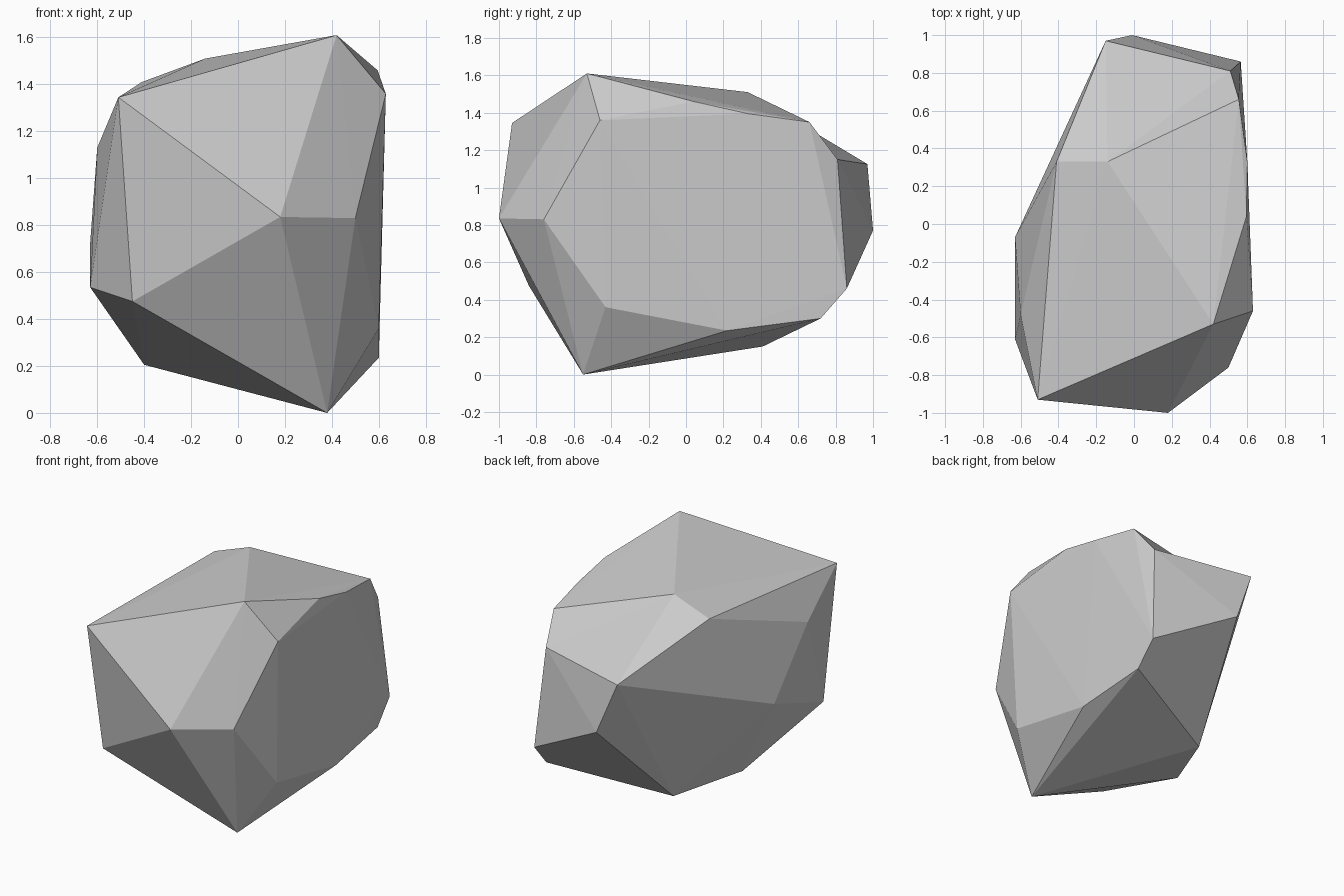
import bpy
import bmesh

# Remove the default cube only
default_cube = bpy.data.objects.get("Cube")
if default_cube:
    bpy.data.objects.remove(default_cube, do_unlink=True)


def flat_material(name, colour):
    material = bpy.data.materials.new(name)
    material.use_nodes = True
    material.diffuse_color = colour
    shader = material.node_tree.nodes["Principled BSDF"]
    shader.inputs["Base Color"].default_value = colour
    shader.inputs["Roughness"].default_value = 0.9
    return material


# Corner points of the chipped boulder, grouped by the side they lie on
front_corners = {
    "front_left": (-0.51, -0.93, 1.345),
    "front_nose": (0.18, -1.0, 0.835),
    "front_edge": (0.5, -0.76, 0.83),
    "front_low": (-0.45, -0.84, 0.475),
}
flat_side_corners = {
    "shoulder": (0.63, -0.46, 1.36),
    "upper_middle": (0.595, 0.04, 1.46),
    "upper_rear": (0.6, 0.33, 1.395),
    "notch_top": (0.555, 0.66, 1.35),
    "notch": (0.51, 0.81, 1.15),
    "rear_low": (0.565, 0.86, 0.46),
    "rear_foot": (0.57, 0.72, 0.3),
    "middle_foot": (0.6, 0.22, 0.235),
    "front_foot": (0.6, -0.43, 0.36),
}
other_side_corners = {
    "cheek_top": (-0.6, -0.48, 1.13),
    "cheek_low": (-0.63, -0.61, 0.535),
    "flank": (-0.63, -0.07, 0.724),
}
top_and_back_corners = {
    "peak": (0.42, -0.53, 1.61),
    "ridge": (-0.14, 0.33, 1.51),
    "ridge_side": (-0.41, 0.33, 1.41),
    "back_top": (-0.15, 0.97, 1.125),
    "back_point": (-0.01, 1.0, 0.77),
}
bottom_corners = {
    "base_tip": (0.38, -0.55, 0.0),
    "base_side": (-0.4, -0.05, 0.205),
    "base_rear": (-0.19, 0.41, 0.15),
}

# Stretch a faceted skin over the corners
bm = bmesh.new()
corner = {}
for group in (front_corners, flat_side_corners, other_side_corners,
              top_and_back_corners, bottom_corners):
    for name, position in group.items():
        corner[name] = bm.verts.new(position)
bmesh.ops.convex_hull(bm, input=list(bm.verts), use_existing_faces=False)

# Sink the chipped notch at the upper rear by turning its bridging edge
bridge = bm.edges.get((corner["notch_top"], corner["back_top"]))
if bridge:
    bmesh.ops.rotate_edges(bm, edges=[bridge], use_ccw=False)
loose = [v for v in bm.verts if not v.link_faces]
bmesh.ops.delete(bm, geom=loose, context="VERTS")
bmesh.ops.recalc_face_normals(bm, faces=list(bm.faces))

# Boulder object with flat facets
mesh = bpy.data.meshes.new("boulder")
bm.to_mesh(mesh)
bm.free()
mesh.materials.append(flat_material("stone grey", (0.6, 0.6, 0.6, 1.0)))
boulder = bpy.data.objects.new("boulder", mesh)
bpy.context.collection.objects.link(boulder)
